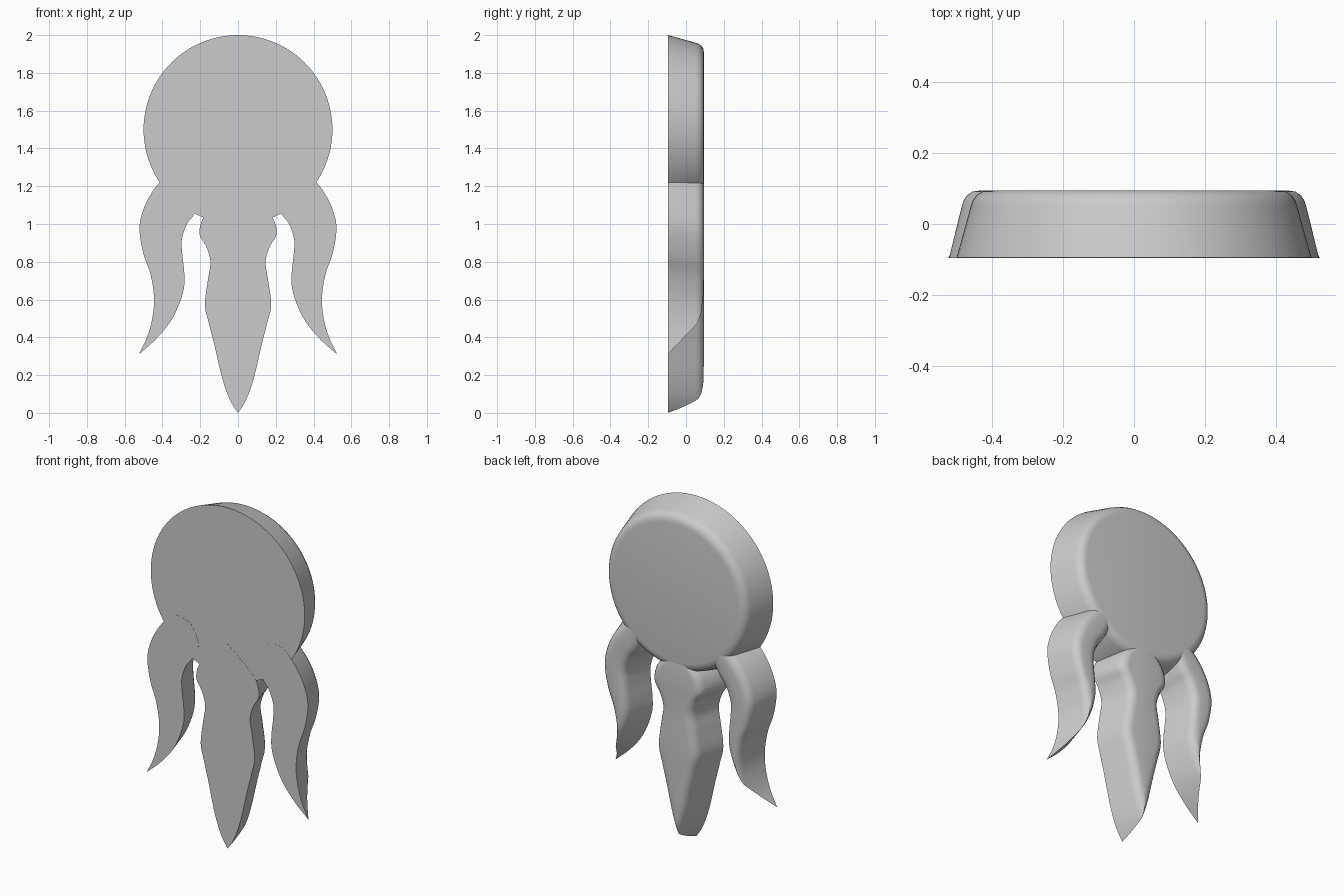
import bpy, bmesh, math
from mathutils import Vector

cube = bpy.data.objects.get("Cube")
if cube:
    bpy.data.objects.remove(cube, do_unlink=True)

grey = bpy.data.materials.new("plain_grey")
grey.use_nodes = True
colour = (0.6, 0.6, 0.6, 1)
grey.diffuse_color = colour
grey.node_tree.nodes["Principled BSDF"].inputs["Base Color"].default_value = colour

# Shared edge profile: (inset from outline, depth), tapered side with a rounded back rim
RIM = [(0, -.095), (.04, .05), (.045, .065), (.056, .081), (.073, .092), (.095, .095)]


def depth_at(inset):
    for (d0, y0), (d1, y1) in zip(RIM, RIM[1:]):
        if inset <= d1:
            return y0 + (y1 - y0) * (inset - d0) / (d1 - d0)
    return RIM[-1][1]


def finish(name, bm):
    bmesh.ops.remove_doubles(bm, verts=bm.verts, dist=1e-5)
    bmesh.ops.dissolve_degenerate(bm, edges=bm.edges, dist=1e-5)
    bmesh.ops.recalc_face_normals(bm, faces=bm.faces)
    mesh = bpy.data.meshes.new(name)
    bm.to_mesh(mesh)
    bm.free()
    mesh.materials.append(grey)
    obj = bpy.data.objects.new(name, mesh)
    bpy.context.collection.objects.link(obj)
    bpy.ops.object.select_all(action="DESELECT")
    obj.select_set(True)
    bpy.context.view_layer.objects.active = obj
    bpy.ops.object.shade_smooth_by_angle(angle=math.radians(35))


def smooth_path(points, steps=6):
    """Catmull-Rom curve through the points."""
    p = [points[0]] + points + [points[-1]]
    path = []
    for a, b, c, d in zip(p, p[1:], p[2:], p[3:]):
        for i in range(steps):
            t = i / steps
            path.append(.5 * (2 * b + (c - a) * t + (2 * a - 5 * b + 4 * c - d) * t ** 2
                              + (3 * b - a - 3 * c + d) * t ** 3))
    return path + [points[-1]]


def disk(name, centre_z, radius, sides=96):
    bm = bmesh.new()
    rings = []
    for inset, y in RIM:
        r = radius - inset
        rings.append([bm.verts.new((r * math.sin(a), y, centre_z + r * math.cos(a)))
                      for a in (math.tau * i / sides for i in range(sides))])
    for lo, hi in zip(rings, rings[1:]):
        for i in range(sides):
            j = (i + 1) % sides
            bm.faces.new((lo[i], lo[j], hi[j], hi[i]))
    bm.faces.new(rings[0])
    bm.faces.new(rings[-1])
    finish(name, bm)


def limb(name, inner, outer, side=1):
    """Loft between two edges; where it is too narrow the sides meet in a ridge."""
    bm = bmesh.new()
    rows = []
    for a, b in zip(smooth_path(inner), smooth_path(outer)):
        half = (b - a).length / 2
        across = (b - a).normalized()

        def point(edge, direction, inset):
            d = min(inset, half)
            p = edge + direction * d
            return bm.verts.new((side * p.x, depth_at(d) - .001, p.y))
        rows.append([point(a, across, d) for d, _ in RIM]
                    + [point(b, -across, d) for d, _ in reversed(RIM)])
    for r0, r1 in zip(rows, rows[1:]):
        for i in range(len(r0)):
            j = (i + 1) % len(r0)
            bm.faces.new((r0[i], r0[j], r1[j], r1[i]))
    finish(name, bm)


# Round head
disk("head_disk", 1.5, .5)

# Central limb: (height, half width) from the hidden top to the tip
widths = [(1.2, 0), (1.12, .1), (1.04, .18), (.95, .204), (.88, .168), (.8, .146),
          (.7, .16), (.57, .175), (.47, .153), (.35, .123), (.2, .088), (.1, .056),
          (.04, .027), (0, 0)]
limb("centre_limb", [Vector((-w, z)) for z, w in widths], [Vector((w, z)) for z, w in widths])

# Side limbs: matching points along the inner and outer edges
inner = [(.24, 1.26), (.19, 1.15), (.23, 1.055), (.27, 1), (.297, .92), (.295, .84),
         (.285, .75), (.285, .67), (.31, .58), (.36, .48), (.44, .385), (.525, .31)]
outer = [(.24, 1.26), (.34, 1.28), (.42, 1.215), (.48, 1.125), (.515, 1.03), (.52, .95),
         (.5, .84), (.465, .74), (.445, .62), (.452, .51), (.48, .405), (.525, .31)]
for name, side in (("left_limb", 1), ("right_limb", -1)):
    limb(name, [Vector(p) for p in inner], [Vector(p) for p in outer], side)
